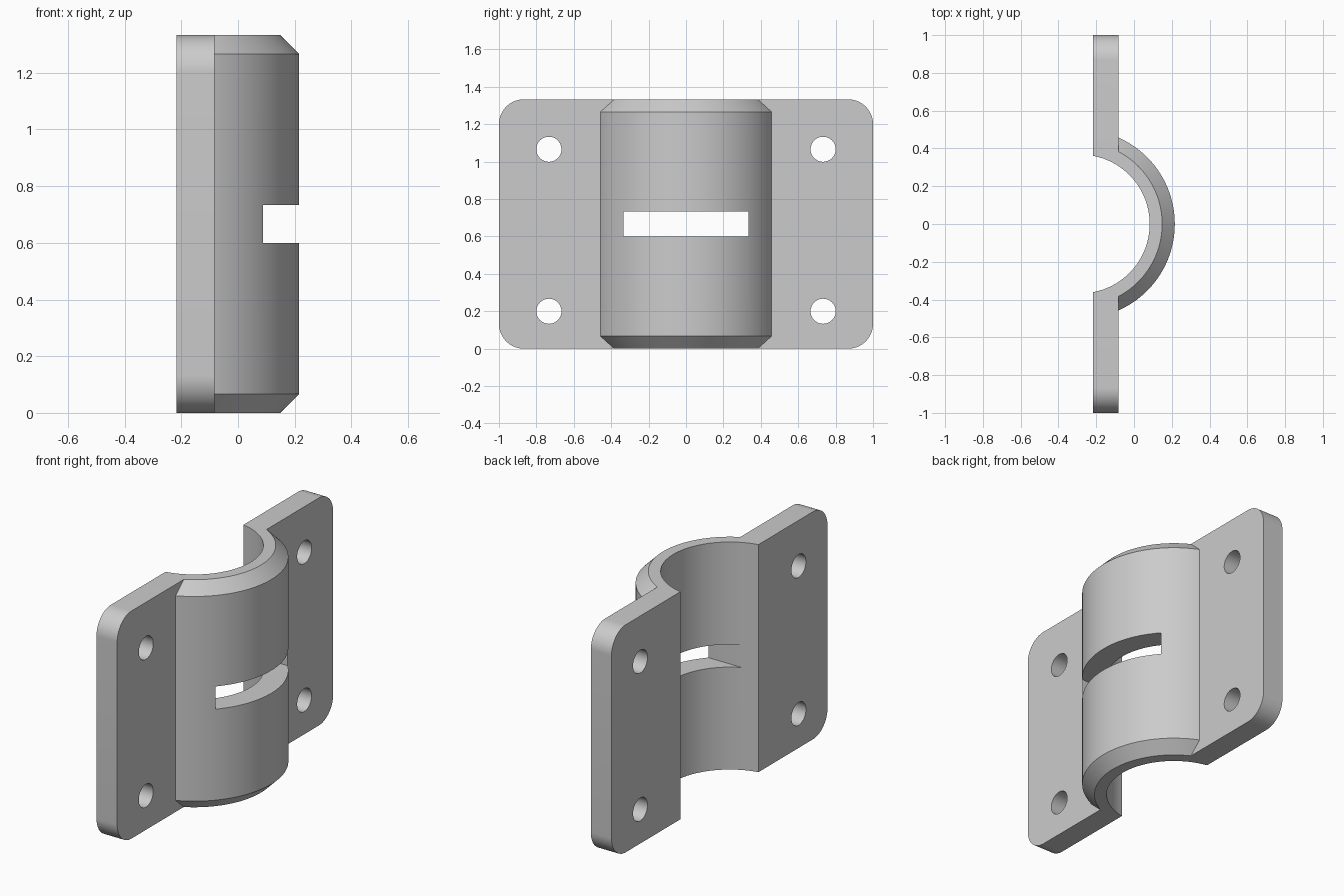
import bpy
import bmesh
import math
from mathutils import Matrix, Vector

if "Cube" in bpy.data.objects:
    bpy.data.objects.remove(bpy.data.objects["Cube"])

HEIGHT = 1.333
BACK, FACE = -0.217, -0.083      # flange back and front planes in x
AXIS = -0.284                    # x of the saddle axis
OUTER, INNER = 0.5, 0.367
CHAMFER = 0.067

grey = bpy.data.materials.new("plain grey")
grey.use_nodes = True
grey.diffuse_color = (0.6, 0.6, 0.6, 1)
grey.node_tree.nodes["Principled BSDF"].inputs["Base Color"].default_value = (0.6, 0.6, 0.6, 1)


def make(name, bm):
    bmesh.ops.recalc_face_normals(bm, faces=bm.faces)
    mesh = bpy.data.meshes.new(name)
    bm.to_mesh(mesh)
    bm.free()
    mesh.materials.append(grey)
    obj = bpy.data.objects.new(name, mesh)
    bpy.context.collection.objects.link(obj)
    return obj


def box(name, lo, hi, corner=0):
    lo, hi = Vector(lo), Vector(hi)
    bm = bmesh.new()
    bmesh.ops.create_cube(bm, size=1)
    for v in bm.verts:
        v.co = Vector((v.co[i] * (hi[i] - lo[i]) for i in range(3))) + (lo + hi) / 2
    if corner:
        edges = [e for e in bm.edges if abs(e.verts[0].co.x - e.verts[1].co.x) > 0.01]
        bmesh.ops.bevel(bm, geom=edges, offset=corner, segments=16, profile=0.5, affect='EDGES')
    return make(name, bm)


def cylinder(name, radius, length, matrix, segments, chamfer=0):
    bm = bmesh.new()
    bmesh.ops.create_cone(bm, cap_ends=True, segments=segments, radius1=radius,
                          radius2=radius, depth=length, matrix=matrix)
    if chamfer:
        rims = [e for e in bm.edges if any(len(f.verts) > 4 for f in e.link_faces)]
        bmesh.ops.bevel(bm, geom=rims, offset=chamfer, segments=1, affect='EDGES')
    return make(name, bm)


def combine(target, other, operation):
    mod = target.modifiers.new(operation.title(), 'BOOLEAN')
    mod.operation, mod.object, mod.solver = operation, other, 'EXACT'
    bpy.context.view_layer.objects.active = target
    bpy.ops.object.modifier_apply(modifier=mod.name)
    bpy.data.objects.remove(other)


# Rounded flange plate and chamfered saddle
bracket = box("saddle_bracket", (BACK, -1, 0), (FACE, 1, HEIGHT), 0.133)
centre = Matrix.Translation((AXIS, 0, HEIGHT / 2))
saddle = cylinder("saddle", OUTER, HEIGHT, centre, 128, CHAMFER)
combine(saddle, box("back_cutter", (-2, -1, -1), (BACK + 0.05, 1, 2)), 'DIFFERENCE')
combine(bracket, saddle, 'UNION')

# Pipe channel and strap slot
combine(bracket, cylinder("channel_cutter", INNER, 3, centre, 128), 'DIFFERENCE')
combine(bracket, box("slot_cutter", (-1, -0.333, 0.6), (1, 0.333, 0.733)), 'DIFFERENCE')

# Four bolt holes
for y in (-0.733, 0.733):
    for z in (0.2, HEIGHT - 0.267):
        place = Matrix.Translation((BACK, y, z)) @ Matrix.Rotation(math.pi / 2, 4, 'Y')
        combine(bracket, cylinder("hole_cutter", 0.067, 1, place, 48), 'DIFFERENCE')

bpy.ops.object.select_all(action='DESELECT')
bracket.select_set(True)
bpy.context.view_layer.objects.active = bracket
bpy.ops.object.shade_smooth_by_angle(angle=math.radians(30))
